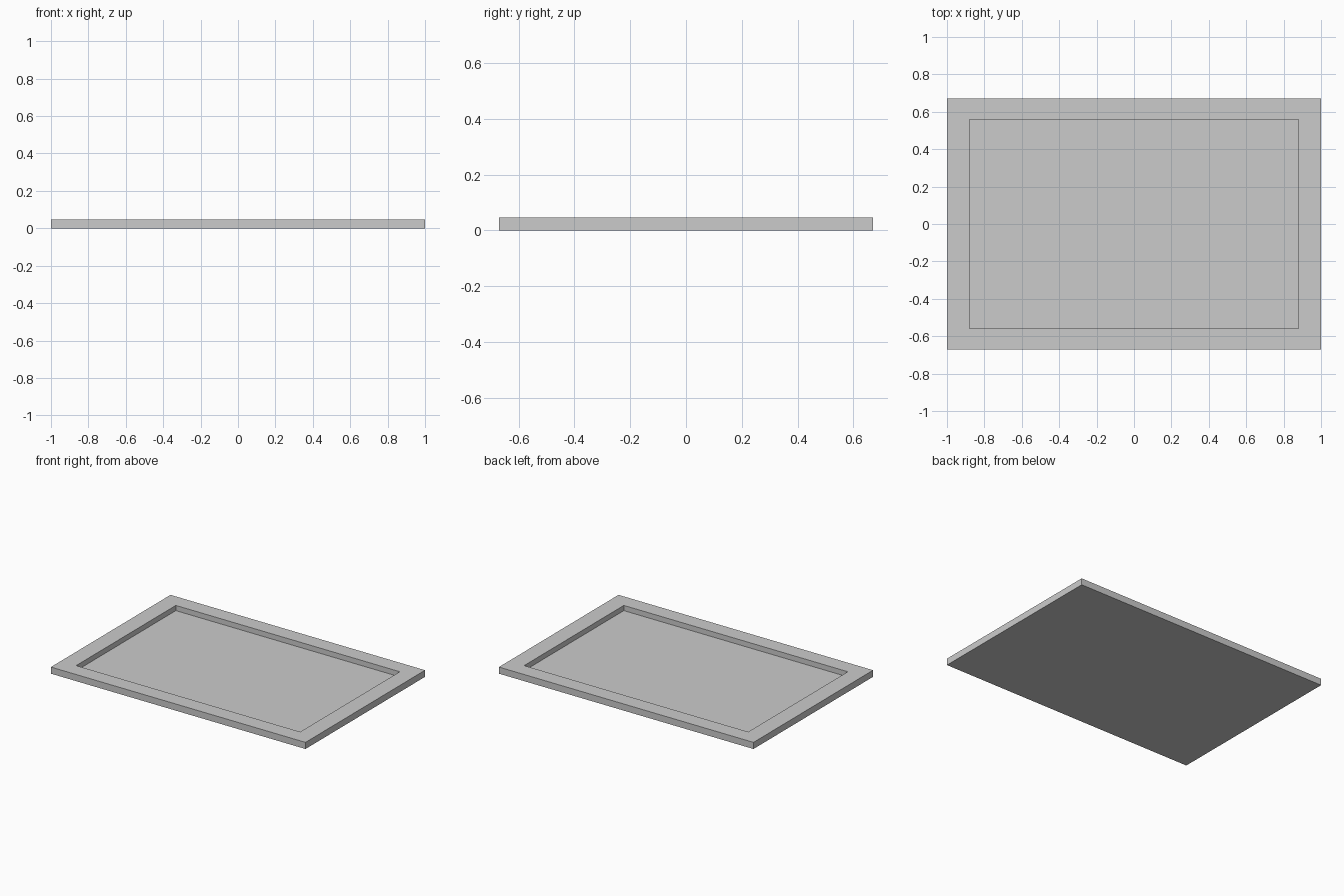
import bpy, bmesh
from mathutils import Matrix

if "Cube" in bpy.data.objects:
    bpy.data.objects.remove(bpy.data.objects["Cube"])

WIDTH, DEPTH, HEIGHT = 2.0, 1.342, 0.047
RIM, RECESS = 0.12, 0.037

# Solid slab standing on z = 0
bm = bmesh.new()
size = Matrix.Diagonal((WIDTH, DEPTH, HEIGHT, 1))
bmesh.ops.create_cube(bm, size=1, matrix=Matrix.Translation((0, 0, HEIGHT / 2)) @ size)

# Rim around the top
bm.normal_update()
top = max(bm.faces, key=lambda f: f.calc_center_median().z)
bmesh.ops.inset_region(bm, faces=[top], thickness=RIM - 0.004, use_even_offset=True)
for v in top.verts:
    v.co.x = 0.88 if v.co.x > 0 else -0.88
    v.co.y = 0.559 if v.co.y > 0 else -0.559

# Recessed floor with vertical walls
floor = bmesh.ops.extrude_discrete_faces(bm, faces=[top])["faces"][0]
bmesh.ops.translate(bm, verts=floor.verts, vec=(0, 0, -RECESS))
bmesh.ops.recalc_face_normals(bm, faces=bm.faces)

mesh = bpy.data.meshes.new("tray")
bm.to_mesh(mesh)
bm.free()
tray = bpy.data.objects.new("tray", mesh)
bpy.context.collection.objects.link(tray)
